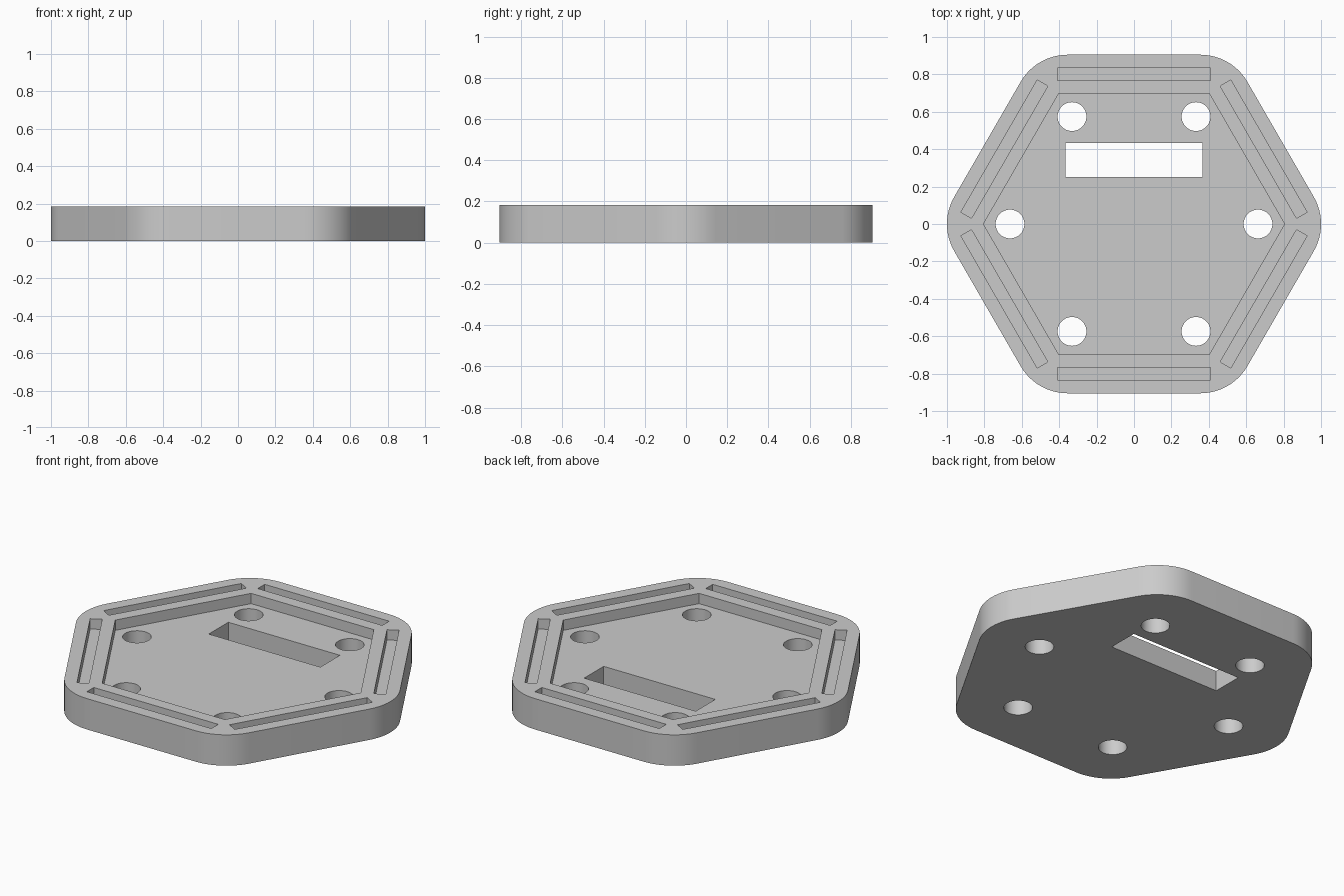
import bpy, bmesh
from math import pi, cos, sin, radians, sqrt
from mathutils import Matrix

if "Cube" in bpy.data.objects:
    bpy.data.objects.remove(bpy.data.objects["Cube"], do_unlink=True)

HEIGHT = 0.183
FLOOR = 0.122        # level of the pocket and groove floors
APOTHEM = 0.905
ROUND = 0.29         # outer corner radius
ABOVE = HEIGHT + 0.1


def prism(bm, points, z0, z1):
    """Extrude a counter-clockwise outline from z0 to z1."""
    low = [bm.verts.new((x, y, z0)) for x, y in points]
    high = [bm.verts.new((x, y, z1)) for x, y in points]
    bm.faces.new(low[::-1])
    bm.faces.new(high)
    n = len(points)
    for i in range(n):
        j = (i + 1) % n
        bm.faces.new((low[i], low[j], high[j], high[i]))
    return low + high


def ring(radius, count, cx=0, cy=0):
    return [(cx + radius * cos(2 * pi * i / count),
             cy + radius * sin(2 * pi * i / count)) for i in range(count)]


def rect(x0, x1, y0, y1):
    return [(x0, y0), (x1, y0), (x1, y1), (x0, y1)]


def make_object(name, bm):
    mesh = bpy.data.meshes.new(name)
    bm.to_mesh(mesh)
    bm.free()
    obj = bpy.data.objects.new(name, mesh)
    bpy.context.collection.objects.link(obj)
    return obj


# Plate: hexagon with large rounded corners
outline = []
steps = 12
for cx, cy in ring((APOTHEM - ROUND) * 2 / sqrt(3), 6):
    k = len(outline) // (steps + 1)
    for s in range(steps + 1):
        a = radians(60 * k - 30 + 60 * s / steps)
        outline.append((cx + ROUND * cos(a), cy + ROUND * sin(a)))
bm = bmesh.new()
prism(bm, outline, 0, HEIGHT)
plate = make_object("hexagonal_plate", bm)

# Recesses: central pocket and a groove along each side
bm = bmesh.new()
prism(bm, ring(0.805, 6), FLOOR, ABOVE)
for k in range(6):
    verts = prism(bm, rect(-0.408, 0.408, 0.768, 0.833), FLOOR, ABOVE)
    bmesh.ops.rotate(bm, verts=verts, matrix=Matrix.Rotation(k * pi / 3, 3, 'Z'))
recesses = make_object("recess_cutter", bm)

# Through openings: six round holes and one rectangular window
bm = bmesh.new()
for cx, cy in ring(0.663, 6):
    prism(bm, ring(0.077, 48, cx, cy), -0.1, ABOVE)
prism(bm, rect(-0.367, 0.365, 0.25, 0.433), -0.1, ABOVE)
openings = make_object("opening_cutter", bm)

# Cut, then bake the result into the plate
for cutter in (recesses, openings):
    cutter.hide_render = True
    mod = plate.modifiers.new(cutter.name, 'BOOLEAN')
    mod.operation = 'DIFFERENCE'
    mod.solver = 'EXACT'
    mod.object = cutter
bpy.context.view_layer.update()
baked = bpy.data.meshes.new_from_object(
    plate.evaluated_get(bpy.context.evaluated_depsgraph_get()))
plate.modifiers.clear()
plate.data = baked
for cutter in (recesses, openings):
    bpy.data.objects.remove(cutter, do_unlink=True)

# Material
grey = bpy.data.materials.new("light_grey")
grey.use_nodes = True
colour = (0.6, 0.6, 0.6, 1)
grey.diffuse_color = colour
grey.node_tree.nodes["Principled BSDF"].inputs["Base Color"].default_value = colour
plate.data.materials.clear()
plate.data.materials.append(grey)

# Smooth rounded walls, sharp edges kept
bpy.ops.object.select_all(action='DESELECT')
plate.select_set(True)
bpy.context.view_layer.objects.active = plate
bpy.ops.object.shade_smooth_by_angle(angle=radians(30))
